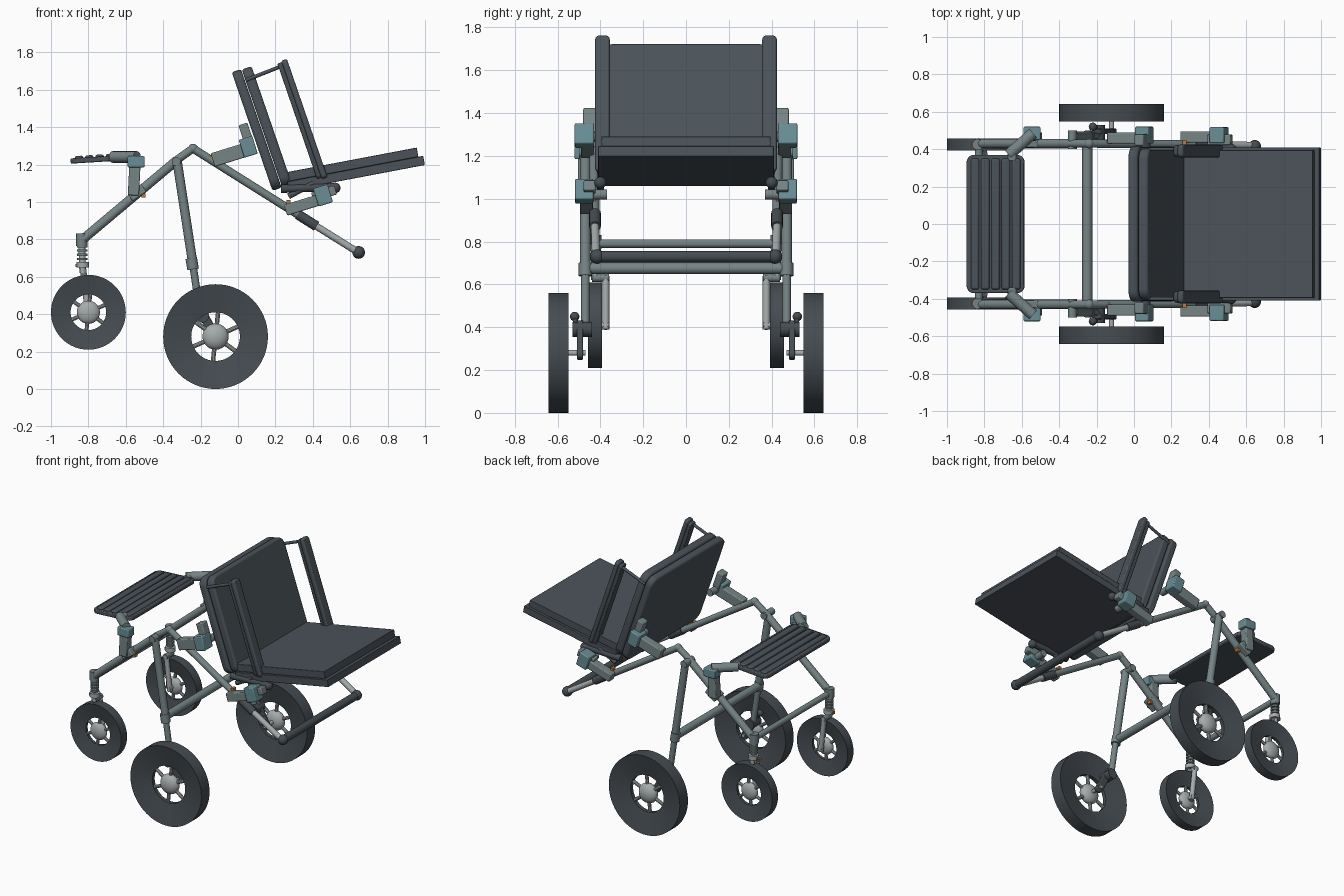
import bpy, bmesh, math
from mathutils import Vector, Matrix

if "Cube" in bpy.data.objects:
    bpy.data.objects.remove(bpy.data.objects["Cube"])


def material(name, rgb):
    m = bpy.data.materials.new(name)
    m.use_nodes = True
    m.diffuse_color = (*rgb, 1)
    m.node_tree.nodes["Principled BSDF"].inputs["Base Color"].default_value = (*rgb, 1)
    return m


PAD = material("slate padding", (0.07, 0.085, 0.10))
TIRE = material("dark rubber", (0.06, 0.072, 0.083))
FRAME = material("grey green tube", (0.18, 0.23, 0.235))
LIGHT = material("pale metal", (0.38, 0.41, 0.41))
TEAL = material("teal clamp", (0.14, 0.27, 0.30))
ORANGE = material("orange screw", (0.55, 0.19, 0.04))


def finish(name, bm, mat, smooth=True):
    bmesh.ops.recalc_face_normals(bm, faces=bm.faces)
    me = bpy.data.meshes.new(name)
    bm.to_mesh(me)
    bm.free()
    me.materials.append(mat)
    ob = bpy.data.objects.new(name, me)
    bpy.context.collection.objects.link(ob)
    if smooth:
        bpy.ops.object.select_all(action="DESELECT")
        ob.select_set(True)
        bpy.context.view_layer.objects.active = ob
        bpy.ops.object.shade_smooth_by_angle(angle=math.radians(35))
    return ob


def rod(name, a, b, r, mat, r2=None, segs=20):
    """Tube running from point a to point b."""
    a, b = Vector(a), Vector(b)
    bm = bmesh.new()
    turn = (b - a).to_track_quat("Z", "Y").to_matrix().to_4x4()
    bmesh.ops.create_cone(bm, cap_ends=True, segments=segs, radius1=r, radius2=r if r2 is None else r2,
                          depth=(b - a).length, matrix=Matrix.Translation((a + b) / 2) @ turn)
    return finish(name, bm, mat)


def ball(name, c, r, mat, squash=1):
    bm = bmesh.new()
    bmesh.ops.create_uvsphere(bm, u_segments=24, v_segments=14, radius=r,
                              matrix=Matrix.Translation(c) @ Matrix.Diagonal((1, squash, 1, 1)))
    return finish(name, bm, mat)


def slab(name, c, size, tilt, mat, corner=0, axis=0, edge=0.006, yaw=0):
    """Box tilted about y; corner rounds the edges that run along the given axis."""
    bm = bmesh.new()
    bmesh.ops.create_cube(bm, size=1, matrix=Matrix.Diagonal((*size, 1)))
    if corner:
        along = [e for e in bm.edges
                 if abs((e.verts[0].co - e.verts[1].co).normalized()[axis]) > 0.9]
        bmesh.ops.bevel(bm, geom=along, offset=corner, segments=5, profile=0.5, affect="EDGES")
    ob = finish(name, bm, mat)
    ob.location = c
    ob.rotation_euler = (0, tilt, yaw)
    if edge:
        bev = ob.modifiers.new("soft edges", "BEVEL")
        bev.width, bev.segments = edge, 2
    return ob


def wheel(name, c, r, inner, width, hub):
    """Dished tyre turned from a trapezoid section, with spokes and domed hub."""
    x, y, z = c
    h = width / 2
    section = [(r, -h), (r, h), (inner, h * 0.3), (inner, -h * 0.3)]
    bm = bmesh.new()
    n, rings = 64, []
    for i in range(n):
        t = math.tau * i / n
        rings.append([bm.verts.new((x + p * math.cos(t), y + q, z + p * math.sin(t)))
                      for p, q in section])
    for i in range(n):
        a, b = rings[i], rings[(i + 1) % n]
        for k in range(4):
            j = (k + 1) % 4
            bm.faces.new((a[k], a[j], b[j], b[k]))
    finish(name + "_tyre", bm, TIRE)
    for i in range(6):
        t = math.tau * (i + 0.4) / 6
        rod(name + "_spoke", c, (x + (inner + 0.01) * math.cos(t), y, z + (inner + 0.01) * math.sin(t)),
            hub * 0.17, LIGHT, segs=10)
    ball(name + "_hub", c, hub, LIGHT, h * 0.95 / hub)


BACK, SEAT, CLAMP = -0.331, -0.187, -0.3

# Seat and backrest cushions
slab("seat_base", (0.631, 0, 1.153), (0.74, 0.82, 0.05), SEAT, PAD, edge=0.003)
slab("seat_cushion", (0.611, 0, 1.20), (0.71, 0.79, 0.05), SEAT, PAD, edge=0.003)
slab("backrest_shell", (0.10, 0, 1.385), (0.052, 0.83, 0.67), BACK, PAD, 0.06, edge=0.012)
slab("backrest_cushion", (0.155, 0, 1.40), (0.055, 0.81, 0.67), BACK, PAD, 0.06, edge=0.012)

# Ridged rear plate
slab("rear_plate", (-0.74, 0, 1.228), (0.31, 0.74, 0.028), -0.06, PAD, 0.04, 2)
for i in range(5):
    x = -0.85 + i * 0.055
    slab("plate_ridge", (x, 0, 1.24 + (x + 0.74) * 0.06), (0.045, 0.70, 0.026), -0.06, PAD, edge=0.01)

# Cross bars
rod("front_cross_bar", (0.645, -0.42, 0.73), (0.645, 0.42, 0.73), 0.027, TIRE)
rod("rear_cross_bar", (-0.83, -0.42, 0.79), (-0.83, 0.42, 0.79), 0.02, FRAME)
rod("leg_cross_bar", (-0.25, -0.46, 0.675), (-0.25, 0.46, 0.675), 0.027, FRAME)

for s, side in ((1, "left_"), (-1, "right_")):
    def P(x, y, z):
        return (x, s * y, z)

    # Wheels
    wheel(side + "big_wheel", P(-0.12, 0.595, 0.28), 0.28, 0.13, 0.092, 0.07)
    wheel(side + "caster_wheel", P(-0.80, 0.425, 0.41), 0.20, 0.095, 0.066, 0.062)

    # Main frame
    rod(side + "front_tube", P(-0.24, 0.43, 1.285), P(0.42, 0.425, 0.87), 0.022, FRAME)
    rod(side + "tube_sleeve", P(0.32, 0.425, 0.933), P(0.42, 0.425, 0.87), 0.027, TIRE)
    rod(side + "front_extension", P(0.40, 0.425, 0.882), P(0.64, 0.42, 0.732), 0.019, LIGHT)
    ball(side + "front_joint", P(0.645, 0.415, 0.73), 0.034, TIRE)
    rod(side + "rear_tube", P(-0.33, 0.43, 1.22), P(-0.83, 0.43, 0.80), 0.025, FRAME)
    rod(side + "apex_link", P(-0.34, 0.43, 1.215), P(-0.235, 0.43, 1.29), 0.022, FRAME)
    ball(side + "apex_joint", P(-0.24, 0.43, 1.285), 0.026, FRAME)
    rod(side + "pivot_pin", P(-0.33, 0.40, 1.215), P(-0.33, 0.50, 1.215), 0.024, FRAME)
    rod(side + "leg_upper", P(-0.325, 0.47, 1.215), P(-0.24, 0.47, 0.66), 0.025, FRAME)
    rod(side + "leg_lower", P(-0.245, 0.47, 0.69), P(-0.20, 0.47, 0.39), 0.02, FRAME)
    rod(side + "leg_collar", P(-0.25, 0.47, 0.70), P(-0.24, 0.47, 0.64), 0.031, FRAME)

    # Axle mount and brake
    slab(side + "axle_plate", P(-0.155, 0.495, 0.34), (0.05, 0.03, 0.20), -0.5, TIRE, 0.02, 1)
    rod(side + "axle", P(-0.12, 0.47, 0.28), P(-0.12, 0.60, 0.28), 0.013, LIGHT)
    rod(side + "brake_body", P(-0.19, 0.44, 0.39), P(-0.19, 0.53, 0.39), 0.035, TIRE)
    rod(side + "brake_lever", P(-0.19, 0.51, 0.39), P(-0.22, 0.52, 0.45), 0.012, TIRE)
    ball(side + "brake_knob", P(-0.22, 0.52, 0.45), 0.022, TIRE)

    # Sprung caster mount and one-sided fork
    rod(side + "caster_cap", P(-0.835, 0.425, 0.765), P(-0.835, 0.425, 0.83), 0.03, FRAME)
    rod(side + "spring_core", P(-0.83, 0.425, 0.62), P(-0.835, 0.425, 0.77), 0.018, LIGHT)
    for i in range(4):
        z = 0.69 + i * 0.022
        rod(side + "spring_ring", P(-0.832, 0.425, z), P(-0.832, 0.425, z + 0.011), 0.028, FRAME)
    rod(side + "caster_collar", P(-0.83, 0.425, 0.65), P(-0.83, 0.425, 0.68), 0.034, LIGHT)
    slab(side + "collar_screw", P(-0.858, 0.425, 0.66), (0.022, 0.025, 0.018), 0, ORANGE, edge=0)
    rod(side + "fork_crown", P(-0.828, 0.44, 0.63), P(-0.828, 0.36, 0.63), 0.019, FRAME)
    rod(side + "fork_arm", P(-0.828, 0.375, 0.64), P(-0.80, 0.375, 0.39), 0.017, LIGHT)
    rod(side + "caster_axle", P(-0.80, 0.36, 0.41), P(-0.80, 0.44, 0.41), 0.014, LIGHT)

    # Folded armrest
    slab(side + "armrest_pad", P(0.355, 0.39, 1.443), (0.032, 0.068, 0.67), BACK, PAD, 0.02, edge=0.008)
    slab(side + "armrest_shell", P(0.329, 0.39, 1.434), (0.026, 0.06, 0.655), BACK, TIRE, 0.02)
    rod(side + "armrest_link", P(0.04, 0.40, 1.65), P(0.23, 0.40, 1.725), 0.010, PAD)
    rod(side + "lower_link", P(0.23, 0.40, 1.07), P(0.53, 0.40, 1.08), 0.022, TIRE)
    rod(side + "seat_strut", P(0.27, 0.40, 1.03), P(0.40, 0.40, 1.10), 0.016, PAD)
    ball(side + "seat_hinge", P(0.52, 0.40, 1.075), 0.028, TIRE)

    # Backrest clamp
    slab(side + "back_clamp_arm", P(-0.035, 0.46, 1.255), (0.21, 0.06, 0.075), CLAMP, FRAME)
    slab(side + "back_clamp_block", P(0.055, 0.475, 1.295), (0.075, 0.09, 0.10), CLAMP, TEAL)
    slab(side + "back_clamp_jaw", P(0.045, 0.45, 1.36), (0.05, 0.06, 0.12), BACK, FRAME)
    rod(side + "back_clamp_pin", P(0.065, 0.36, 1.29), P(0.065, 0.515, 1.29), 0.024, FRAME)
    slab(side + "back_clamp_screw", P(-0.14, 0.435, 1.235), (0.02, 0.03, 0.02), 0, ORANGE, edge=0)

    # Seat clamp
    slab(side + "seat_clamp_arm", P(0.35, 0.465, 0.985), (0.20, 0.06, 0.06), CLAMP, FRAME)
    slab(side + "seat_clamp_block", P(0.455, 0.475, 1.035), (0.08, 0.085, 0.10), CLAMP, TEAL)
    slab(side + "seat_clamp_jaw", P(0.46, 0.45, 1.045), (0.13, 0.055, 0.05), CLAMP, FRAME)
    rod(side + "seat_clamp_pin", P(0.45, 0.37, 1.02), P(0.45, 0.51, 1.02), 0.024, FRAME)
    slab(side + "seat_clamp_screw", P(0.27, 0.435, 1.0), (0.02, 0.03, 0.02), 0, ORANGE, edge=0)

    # Rear plate support
    slab(side + "plate_post", P(-0.555, 0.475, 1.12), (0.06, 0.06, 0.17), 0.05, FRAME)
    slab(side + "post_foot", P(-0.54, 0.45, 1.05), (0.09, 0.08, 0.05), -0.6, FRAME)
    slab(side + "post_screw", P(-0.505, 0.44, 1.035), (0.02, 0.03, 0.02), 0, ORANGE, edge=0)
    slab(side + "plate_clamp", P(-0.545, 0.485, 1.215), (0.09, 0.07, 0.06), 0, TEAL)
    rod(side + "plate_arm", P(-0.67, 0.37, 1.24), P(-0.54, 0.485, 1.24), 0.031, FRAME)
    rod(side + "plate_arm_pin", P(-0.65, 0.34, 1.238), P(-0.65, 0.39, 1.238), 0.026, FRAME)
